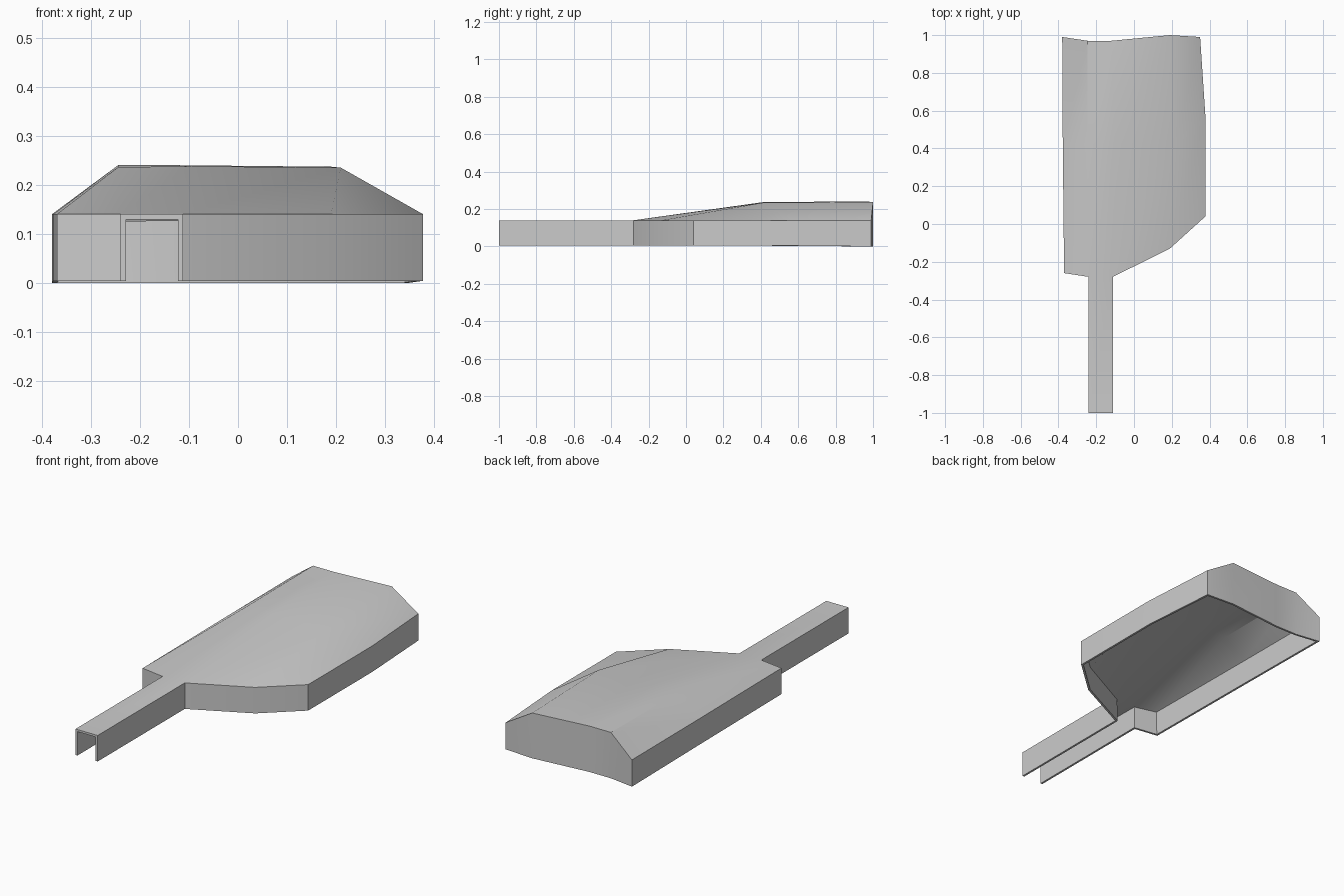
import bpy, bmesh, math

if "Cube" in bpy.data.objects:
    bpy.data.objects.remove(bpy.data.objects["Cube"])

# Top surface columns, left to right; each runs front rim, slope top, back
columns = [
    [(-0.37, -0.26, 0.14), (-0.377, 0.42, 0.14), (-0.38, 0.99, 0.14)],
    [(-0.24, -0.28, 0.14), (-0.245, 0.42, 0.236), (-0.245, 0.97, 0.24)],
    [(-0.112, -0.28, 0.14), (-0.10, 0.42, 0.238), (-0.12, 0.97, 0.24)],
    [(0.19, -0.13, 0.14), (0.21, 0.42, 0.235), (0.19, 1.0, 0.237)],
    [(0.378, 0.04, 0.14), (0.378, 0.57, 0.14), (0.35, 0.99, 0.14)],
]

bm = bmesh.new()
grid = [[bm.verts.new(p) for p in col] for col in columns]
for a, b in zip(grid, grid[1:]):
    for j in range(2):
        bm.faces.new((a[j], b[j], b[j + 1], a[j + 1]))

# Handle top, joined to the front rim
h0 = bm.verts.new((-0.24, -1.0, 0.14))
h1 = bm.verts.new((-0.112, -1.0, 0.14))
bm.faces.new((h0, h1, grid[2][0], grid[1][0]))

# Side walls dropped from every open edge except the handle end
edges = [e for e in bm.edges if e.is_boundary
         and not all(v in (h0, h1) for v in e.verts)]
new = bmesh.ops.extrude_edge_only(bm, edges=edges)["geom"]
for v in new:
    if isinstance(v, bmesh.types.BMVert):
        v.co.z = 0.0 if v.co.y > 0.9 else 0.004
bmesh.ops.recalc_face_normals(bm, faces=bm.faces[:])
if sum(f.normal.z * f.calc_area() for f in bm.faces) < 0:
    bmesh.ops.reverse_faces(bm, faces=bm.faces[:])

mesh = bpy.data.meshes.new("scoop_shell")
bm.to_mesh(mesh)
bm.free()
shell = bpy.data.objects.new("scoop_shell", mesh)
bpy.context.collection.objects.link(shell)

# Thin hollow wall, open underneath
solid = shell.modifiers.new("wall", "SOLIDIFY")
solid.thickness = 0.011
solid.offset = -1
solid.use_even_offset = True

bpy.context.view_layer.objects.active = shell
shell.select_set(True)
bpy.ops.object.modifier_apply(modifier="wall")
bpy.ops.object.shade_smooth_by_angle(angle=math.radians(30))
